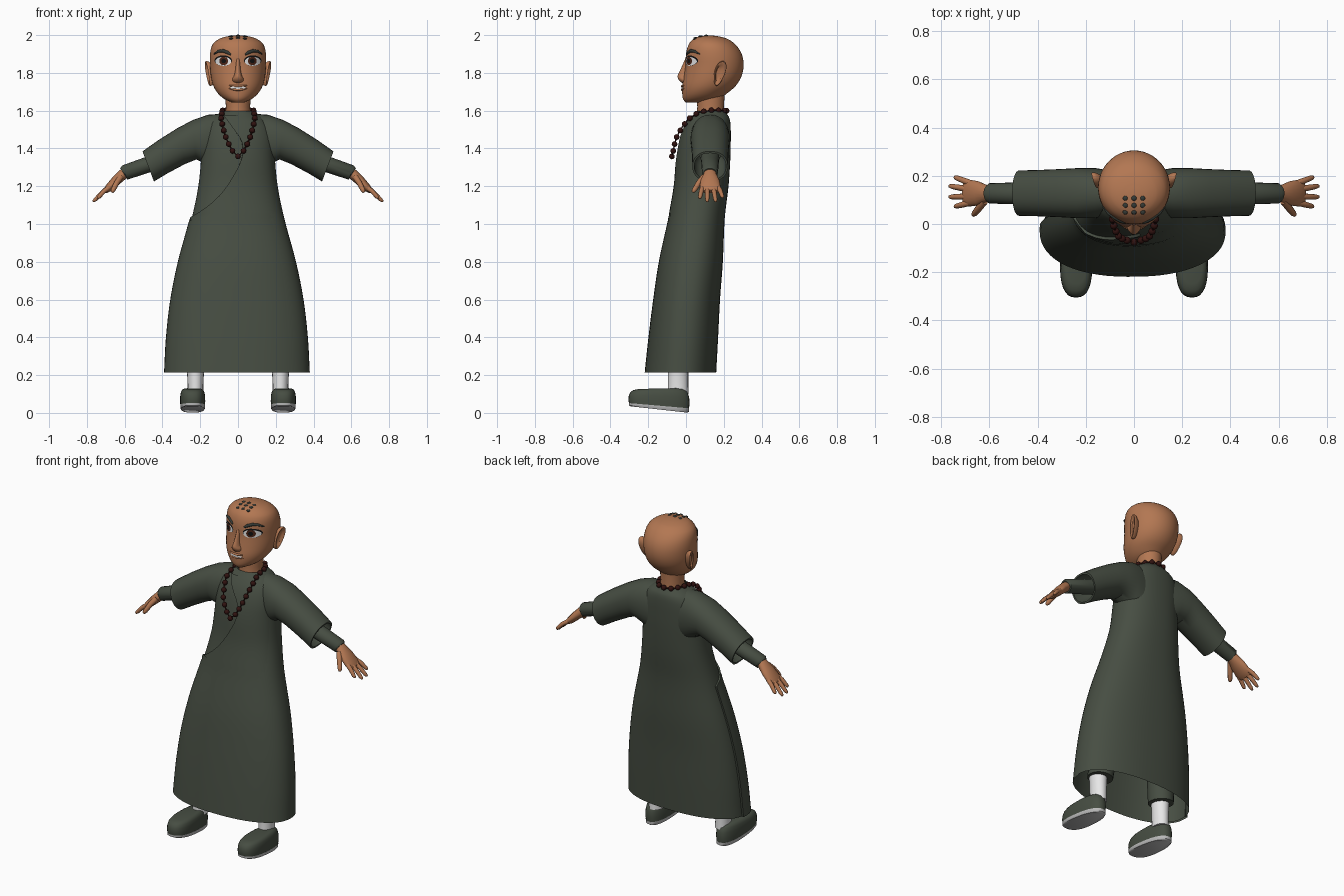
import bpy, bmesh, math
from mathutils import Vector as V

if "Cube" in bpy.data.objects:
    bpy.data.objects.remove(bpy.data.objects["Cube"])


def material(name, r, g, b):
    m = bpy.data.materials.new(name)
    m.diffuse_color = (r, g, b, 1)
    m.use_nodes = True
    m.node_tree.nodes["Principled BSDF"].inputs["Base Color"].default_value = m.diffuse_color
    return m


SKIN = material("skin", 0.45, 0.185, 0.085)
ROBE = material("robe_green", 0.062, 0.075, 0.055)
WHITE = material("white", 0.80, 0.80, 0.80)
SOLE = material("sole_grey", 0.50, 0.50, 0.50)
BEAD = material("bead_dark_red", 0.030, 0.006, 0.005)
BROWN = material("eye_brown", 0.07, 0.018, 0.008)
BLACK = material("black", 0.006, 0.006, 0.006)
BROW = material("brow_grey", 0.035, 0.042, 0.036)


def finish(name, bm, mat):
    me = bpy.data.meshes.new(name)
    bm.to_mesh(me)
    bm.free()
    me.materials.append(mat)
    ob = bpy.data.objects.new(name, me)
    bpy.context.collection.objects.link(ob)
    return ob


def loft(name, rings, mat, cap=(True, True), closed=True, front=False):
    """Skin a list of equal-length point rings."""
    bm = bmesh.new()
    vs = [[bm.verts.new(p) for p in r] for r in rings]
    n = len(vs[0])
    for a, b in zip(vs, vs[1:]):
        for i in range(n if closed else n - 1):
            j = (i + 1) % n
            bm.faces.new((a[i], a[j], b[j], b[i]))
    for use, r in zip(cap, (vs[0], vs[-1])):
        if use and closed:
            bm.faces.new(r)
    bmesh.ops.recalc_face_normals(bm, faces=bm.faces)
    if front and sum(f.normal.y for f in bm.faces) > 0:
        bmesh.ops.reverse_faces(bm, faces=bm.faces)
    return finish(name, bm, mat)


def power(t, e):
    return math.copysign(abs(t) ** e, t)


def ring(c, u, v, n=24, e=1.0):
    c, u, v = V(c), V(u), V(v)
    return [c + u * power(math.cos(a), e) + v * power(math.sin(a), e)
            for a in (2 * math.pi * i / n for i in range(n))]


def tube(name, pts, radii, mat, n=16):
    """Tube along pts; radii are (y radius, cross radius)."""
    pts = [V(p) for p in pts]
    rings = []
    for i, (p, (ru, rv)) in enumerate(zip(pts, radii)):
        d = (pts[min(i + 1, len(pts) - 1)] - pts[max(i - 1, 0)]).normalized()
        w = d.cross(V((0, 1, 0))).normalized()
        rings.append(ring(p, w.cross(d) * ru, w * rv, n))
    return loft(name, rings, mat)


def sample(rows, z):
    """Smooth interpolation of a table by its first column."""
    z = min(max(z, rows[0][0]), rows[-1][0])
    i = next(k for k in range(len(rows) - 1) if z <= rows[k + 1][0])

    def slope(k, c):
        a, b = rows[max(k - 1, 0)], rows[min(k + 1, len(rows) - 1)]
        return (b[c] - a[c]) / (b[0] - a[0])
    h = rows[i + 1][0] - rows[i][0]
    t = (z - rows[i][0]) / h
    return [(2*t**3 - 3*t*t + 1) * rows[i][c] + (t**3 - 2*t*t + t) * h * slope(i, c)
            + (3*t*t - 2*t**3) * rows[i + 1][c] + (t**3 - t*t) * h * slope(i + 1, c)
            for c in range(1, len(rows[0]))]


def levels(rows, k):
    zs = [a[0] + (b[0] - a[0]) * j / k for a, b in zip(rows, rows[1:]) for j in range(k)]
    return zs + [rows[-1][0]]


def section(rows, z, n=48, e=1.0):
    w, f, b = sample(rows, z)
    return ring((0, (f + b) / 2, z), (w, 0, 0), (0, (b - f) / 2, 0), n, e)


# Robe body: height, half width, front y, back y
BODY = [(.215, .38, -.215, .16), (.4, .37, -.195, .17), (.6, .347, -.17, .18),
        (.8, .307, -.14, .195), (1.03, .245, -.09, .205), (1.2, .21, -.055, .225),
        (1.35, .195, -.04, .235), (1.45, .19, -.022, .237), (1.52, .172, .002, .236),
        (1.56, .14, .025, .23), (1.585, .10, .045, .215), (1.597, .08, .055, .205)]
E = .88
loft("robe_body", [section(BODY, z, 56, E) for z in levels(BODY, 4)], ROBE, (False, False))

# Overlapping front panel: edge follows the wrap seam, then the side slit
SEAM = [(1.03, -.245), (1.08, -.17), (1.16, -.085), (1.27, -.015), (1.36, .022),
        (1.44, .018), (1.50, -.02), (1.575, -.07)]
panel = []
for i in range(49):
    z = .213 + (1.575 - .213) * i / 48
    w, f, b = sample(BODY, z)
    left = -math.pi - .1
    if z > 1.03:
        r = max(-1, sample(SEAM, z)[0] / w)
        left = -math.acos(power(r, 1 / E)) - .1 * max(0, 1 - (z - 1.03) / .04)
    row = []
    for j in range(-1, 33):
        t = max(j, 0) / 32
        a = left * (1 - t)
        off = -.004 if j < 0 else .012 * (1 - t) - .004 * t
        row.append((power(math.cos(a), E) * (w + off),
                    (f + b) / 2 + power(math.sin(a), E) * ((b - f) / 2 + off), z))
    panel.append(row)
loft("robe_front_panel", panel, ROBE, closed=False)

# Sleeves: top and bottom points (x, z) and half depth, then the inside of the cuff
SLEEVE = [(.07, 1.585, .09, 1.26, .09), (.16, 1.578, .16, 1.31, .104), (.24, 1.55, .22, 1.342, .104),
          (.32, 1.508, .28, 1.318, .10), (.42, 1.445, .37, 1.27, .096), (.505, 1.385, .445, 1.225, .094),
          (.502, 1.375, .448, 1.235, .084), (.42, 1.42, .37, 1.29, .08), (.36, 1.43, .33, 1.33, .06)]
# Fingers: knuckle y, tip (x, y, z)
FINGERS = [(.170, .745, .195, 1.14), (.143, .768, .158, 1.118),
           (.114, .768, .112, 1.118), (.088, .745, .072, 1.135)]
for s, side in ((1, "left"), (-1, "right")):
    loft("sleeve_" + side, [ring((s * (a + c) / 2, .128, (b + d) / 2), (s * (a - c) / 2, 0, (b - d) / 2),
                                 (0, dy, 0), 32, .9) for a, b, c, d, dy in SLEEVE], ROBE)
    tube("inner_sleeve_" + side, [(s * .38, .127, 1.35), (s * .47, .127, 1.317), (s * .60, .127, 1.272),
                                  (s * .606, .127, 1.268)],
         [(.05, .045), (.046, .042), (.042, .04), (.034, .032)], ROBE, 20)
    tube("palm_" + side, [(s * .57, .127, 1.29), (s * .61, .127, 1.262), (s * .645, .127, 1.23),
                          (s * .685, .128, 1.19), (s * .705, .129, 1.172)],
         [(.03, .028), (.034, .028), (.05, .026), (.056, .021), (.045, .012)], SKIN, 20)
    digits = [(V((.68, k, 1.195)), V((x, y, z)), .0125) for k, x, y, z in FINGERS]
    digits.append((V((.62, .095, 1.25)), V((.668, .035, 1.168)), .015))
    for i, (p, q, r) in enumerate(digits):
        pts = [p.lerp(q, t) for t in (0, .45, .85, .97, 1)]
        pts[1].z += .006
        tube("thumb_" + side if i == 4 else "finger_%s_%d" % (side, i + 1),
             [(s * v.x, v.y, v.z) for v in pts],
             [(r * k, r * k) for k in (1.05, 1, .85, .55, .15)], SKIN, 10)

    # Legs, socks and shoes
    tube("trouser_leg_" + side, [(s * .22, -.03, .25), (s * .2, -.01, .5), (s * .13, .05, .95)],
         [(.075, .07), (.08, .08), (.1, .1)], ROBE, 20)
    loft("sock_" + side, [ring((s * .225, -.042, z), (a, 0, 0), (0, b, 0), 20)
                          for z, a, b in ((.1, .043, .055), (.14, .041, .054), (.2, .044, .054), (.3, .05, .056))],
         WHITE)

    def footprint(h, k):
        pts = []
        for p in ring((0, -.143, 0), (.071 * k, 0, 0), (0, .162 * k, 0), 32, .8):
            t = (.02 - p.y) / .325
            pts.append((s * (.24 + p.x * (.84 + .18 * t)), p.y, .036 * t + h * (1 - .32 * t)))
        return pts
    loft("shoe_sole_" + side, [footprint(h, k) for h, k in ((0, .93), (.006, .98), (.024, .985))], SOLE)
    loft("shoe_upper_" + side, [footprint(h, k) for h, k in
         ((.022, .98), (.05, 1), (.085, .985), (.11, .93), (.125, .83), (.132, .65))], ROBE)

# Neck and head: height, half width, front y, back y
loft("neck", [ring((0, .13, z), (w, 0, 0), (0, w + .006, 0), 28)
              for z, w in ((1.52, .075), (1.58, .068), (1.62, .064), (1.70, .07))], SKIN)
HEAD = [(1.643, .03, .0, .10), (1.66, .07, -.015, .17), (1.69, .105, -.02, .215), (1.73, .13, -.02, .262),
        (1.78, .143, -.012, .293), (1.84, .148, -.003, .305), (1.9, .148, .0, .295), (1.95, .135, .014, .262),
        (1.98, .10, .04, .22), (1.993, .06, .07, .175), (1.998, .02, .105, .14)]
loft("head", [section(HEAD, z, 48) for z in levels(HEAD, 3)], SKIN)


def face_y(x, z):
    w, f, b = sample(HEAD, z)
    return (f + b) / 2 - (b - f) / 2 * math.sqrt(max(0, 1 - (x / w) ** 2))


def crown_z(x, y):
    z = 1.998
    while z > 1.8:
        w, f, b = sample(HEAD, z)
        if (x / w) ** 2 + ((y - (f + b) / 2) / ((b - f) / 2)) ** 2 <= 1:
            break
        z -= .001
    return z


def decal(name, cx, cz, rx, rz, off, mat):
    """Thin ellipse lying on the face."""
    rings = [[(p.x, face_y(p.x, p.z) - off, p.z)
              for p in ring((cx, 0, cz), (rx * k, 0, 0), (0, 0, rz * k), 28)] for k in (1, .7, .4, .1)]
    loft(name, rings, mat, (False, True), front=True)


# Nose
NOSE = [(1.745, .016, -.014, .03), (1.752, .027, -.028, .03), (1.768, .030, -.041, .03),
        (1.785, .021, -.044, .03), (1.82, .014, -.028, .03), (1.875, .010, -.004, .03)]
loft("nose", [section(NOSE, z, 20) for z in levels(NOSE, 3)], SKIN)

# Mouth
decal("teeth", 0, 1.722, .042, .007, .004, WHITE)
for name, z0, rise in (("upper_lip", 1.730, .003), ("lower_lip", 1.711, .007)):
    xs = [-.048 + .012 * i for i in range(9)]
    tube(name, [(x, face_y(x, z0) + .001, z0 + rise * (x / .048) ** 2) for x in xs],
         [(r, r * .8) for r in (.002, .005, .007, .008, .008, .008, .007, .005, .002)], SKIN, 10)

for s, side in ((1, "left"), (-1, "right")):
    # Eyes and brows
    decal("lash_" + side, s * .078, 1.865, .046, .028, .0015, BLACK)
    decal("eye_white_" + side, s * .078, 1.861, .042, .0235, .003, WHITE)
    decal("iris_" + side, s * .076, 1.863, .023, .0225, .0045, BROWN)
    decal("pupil_" + side, s * .076, 1.863, .012, .012, .006, BLACK)
    path = [(.038, 1.897), (.055, 1.908), (.08, 1.917), (.105, 1.914), (.128, 1.899)]
    tube("brow_" + side, [(s * x, face_y(x, z), z) for x, z in path],
         [(.005, .005), (.008, .009), (.008, .009), (.008, .007), (.004, .003)], BROW, 10)
    # Ears: concentric rings forming a rim and a hollow
    rings = []
    for k, x in ((.65, .125), (.95, .145), (1, .156), (.95, .163), (.8, .162), (.65, .153), (.2, .150)):
        row = []
        for p in ring((0, 0, 0), (0, .034 * k, 0), (0, 0, .066 * k), 28):
            y = p.y * (.85 + 3 * p.z) + .25 * p.z
            row.append((s * (x + .25 * y + .1 * p.z), .178 + y, 1.797 + p.z))
        rings.append(row)
    loft("ear_" + side, rings, SKIN)

# Nine dots on the crown
bm = bmesh.new()
for x in (-.036, 0, .036):
    for y in (.05, .078, .107):
        vs = bmesh.ops.create_uvsphere(bm, u_segments=12, v_segments=8, radius=.011)["verts"]
        bmesh.ops.scale(bm, vec=(1, 1, .5), verts=vs)
        bmesh.ops.translate(bm, vec=(x, y, crown_z(x, y) - .001), verts=vs)
finish("crown_dots", bm, BROW)

# Bead necklace: half the path from nape to chest, mirrored
HALF = [(0, .215, 1.60), (.05, .20, 1.60), (.082, .14, 1.602), (.085, .068, 1.592), (.09, .012, 1.555),
        (.08, -.02, 1.513), (.067, -.048, 1.465), (.05, -.06, 1.425), (.028, -.068, 1.385), (0, -.075, 1.358)]
loop = [V(p) for p in HALF] + [V((-x, y, z)) for x, y, z in HALF[-2:0:-1]]
loop.append(loop[0])
total = sum((b - a).length for a, b in zip(loop, loop[1:]))
bm = bmesh.new()
COUNT = 24
for i in range(COUNT):
    d = total * i / COUNT
    for a, b in zip(loop, loop[1:]):
        if d <= (b - a).length:
            break
        d -= (b - a).length
    vs = bmesh.ops.create_icosphere(bm, subdivisions=2, radius=.0155)["verts"]
    bmesh.ops.translate(bm, vec=a.lerp(b, d / (b - a).length), verts=vs)
finish("necklace_beads", bm, BEAD)
cu = bpy.data.curves.new("necklace_cord", "CURVE")
cu.dimensions, cu.bevel_depth, cu.bevel_resolution = "3D", .004, 1
sp = cu.splines.new("POLY")
sp.points.add(len(loop) - 2)
for p, q in zip(sp.points, loop):
    p.co = (*q, 1)
sp.use_cyclic_u = True
cu.materials.append(BEAD)
bpy.context.collection.objects.link(bpy.data.objects.new("necklace_cord", cu))

# Smooth shading with sharp edges kept
for ob in bpy.data.objects:
    if ob.type == "MESH":
        ob.select_set(True)
        bpy.context.view_layer.objects.active = ob
bpy.ops.object.shade_smooth_by_angle(angle=math.radians(45))
